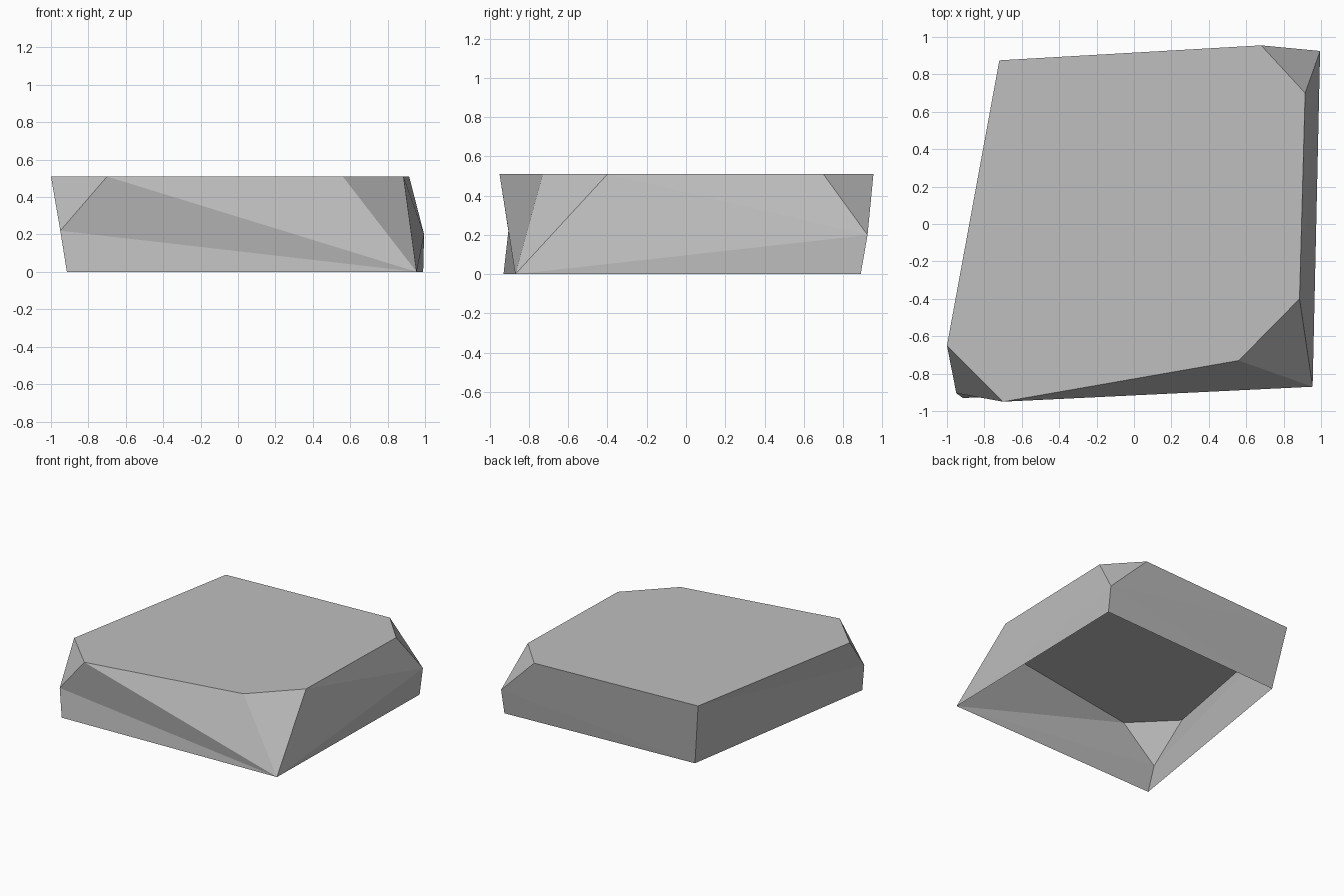
import bpy, bmesh

if "Cube" in bpy.data.objects:
    bpy.data.objects.remove(bpy.data.objects["Cube"])

H = 0.51  # slab height

# Top outline, counter-clockwise from the front left chamfer
top_pts = [(-1.0, -0.65), (-0.70, -0.95), (0.56, -0.73), (0.885, -0.40),
           (0.915, 0.70), (0.68, 0.955), (-0.72, 0.875)]
# Open foot outline: front left, front right, back right, back left
foot_pts = [(-0.915, -0.93), (0.955, -0.87), (0.99, 0.89), (-0.64, 0.80)]
# Chamfer tips that end part way down the corners
tip_pts = [(-0.95, -0.905, 0.22), (0.995, 0.925, 0.20)]

bm = bmesh.new()
t = [bm.verts.new((x, y, H)) for x, y in top_pts]
fl, fr, br, bl = [bm.verts.new((x, y, 0)) for x, y in foot_pts]
tip_l, tip_r = [bm.verts.new(p) for p in tip_pts]

faces = [
    t,                                                   # flat top
    (t[0], tip_l, t[1]),                                 # front left chamfer
    (t[2], fr, t[3]),                                    # front right chamfer
    (t[4], tip_r, t[5]),                                 # back right chamfer
    (t[1], tip_l, fr), (t[1], fr, t[2]), (tip_l, fl, fr),    # front wall
    (t[3], tip_r, t[4]), (t[3], fr, tip_r), (fr, br, tip_r),  # right wall
    (t[5], tip_r, t[6]), (tip_r, bl, t[6]), (tip_r, br, bl),  # back wall
    (t[6], bl, tip_l), (t[6], tip_l, t[0]), (bl, fl, tip_l),  # left wall
]
for f in faces:
    bm.faces.new(f)

mesh = bpy.data.meshes.new("rock_slab")
bm.to_mesh(mesh)
bm.free()

# Plain grey stone
stone = bpy.data.materials.new("stone_grey")
stone.diffuse_color = (0.52, 0.52, 0.52, 1)
stone.use_nodes = True
stone.node_tree.nodes["Principled BSDF"].inputs["Base Color"].default_value = stone.diffuse_color
mesh.materials.append(stone)

slab = bpy.data.objects.new("rock_slab", mesh)
bpy.context.collection.objects.link(slab)
